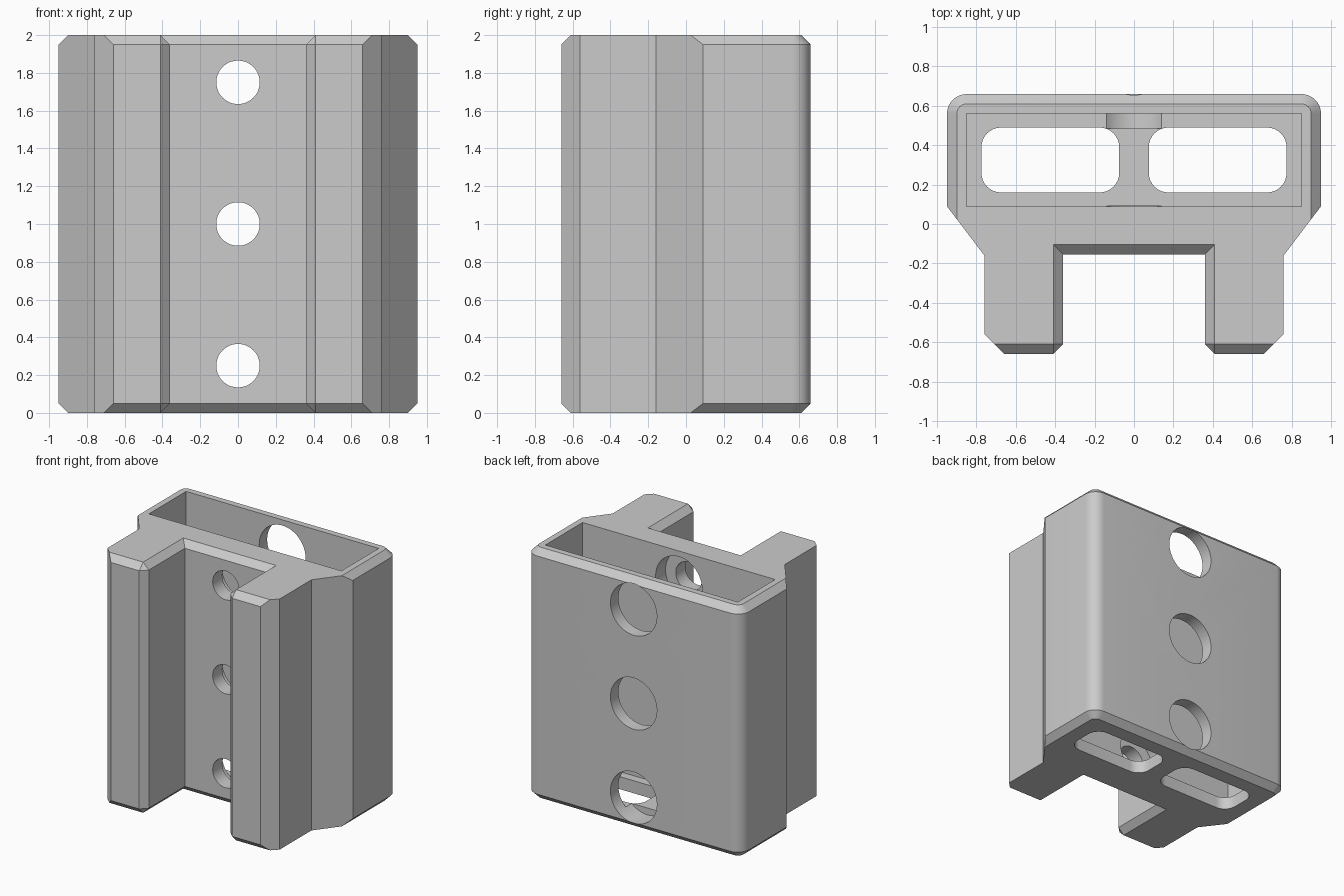
import bpy, bmesh
from math import sin, cos, pi

if "Cube" in bpy.data.objects:
    bpy.data.objects.remove(bpy.data.objects["Cube"])

grey = bpy.data.materials.new("light_grey")
grey.use_nodes = True
colour = (0.6, 0.6, 0.6, 1)
grey.diffuse_color = colour
grey.node_tree.nodes["Principled BSDF"].inputs["Base Color"].default_value = colour


def arc(cx, cy, r, start, steps=8):
    """Quarter-circle points, counter-clockwise from the start angle."""
    return [(cx + r * cos(start + pi / 2 * i / steps),
             cy + r * sin(start + pi / 2 * i / steps)) for i in range(steps + 1)]


def loft(name, sections):
    """Solid through a list of (outline, z) sections with matching points."""
    bm = bmesh.new()
    rings = [[bm.verts.new((x, y, z)) for x, y in outline] for outline, z in sections]
    n = len(rings[0])
    for low, high in zip(rings, rings[1:]):
        for i in range(n):
            j = (i + 1) % n
            bm.faces.new((low[i], low[j], high[j], high[i]))
    bm.faces.new(rings[0][::-1])
    bm.faces.new(rings[-1])
    bmesh.ops.remove_doubles(bm, verts=bm.verts, dist=0.0001)
    bmesh.ops.recalc_face_normals(bm, faces=bm.faces)
    mesh = bpy.data.meshes.new(name)
    bm.to_mesh(mesh)
    bm.free()
    obj = bpy.data.objects.new(name, mesh)
    bpy.context.collection.objects.link(obj)
    return obj


def body_outline(c):
    """Body cross-section; c is the chamfer inset (legs, channel, sides, back)."""
    half = [(0.36 + c, -0.155 + c),            # channel corner
            (0.36 + c, -0.61),                 # inner leg edge
            (0.41, -0.66 + c),
            (0.66 + c, -0.66 + c),             # outer leg edge
            (0.76, -0.56), (0.76, -0.16),
            (0.95 - c, 0.09 - c * 1.316)]      # side flare
    half += arc(0.85, 0.56, 0.1 - c, 0)        # rounded back corner
    return half + [(-x, y) for x, y in reversed(half)]


def cut(target, cutter):
    cutter.hide_render = True
    mod = target.modifiers.new("cut", 'BOOLEAN')
    mod.operation = 'DIFFERENCE'
    mod.solver = 'EXACT'
    mod.object = cutter
    bpy.context.view_layer.objects.active = target
    bpy.ops.object.modifier_apply(modifier=mod.name)
    bpy.data.objects.remove(cutter)


def bore(r, y0, y1, z):
    """Cylinder cutter running front to back."""
    bpy.ops.mesh.primitive_cylinder_add(vertices=48, radius=r, depth=y1 - y0,
                                        location=(0, (y0 + y1) / 2, z),
                                        rotation=(pi / 2, 0, 0))
    return bpy.context.object


# Main body with chamfered ends
small, full = body_outline(0.05), body_outline(0)
body = loft("bracket_body", [(small, 0), (full, 0.05), (full, 1.95), (small, 2)])

# Open pocket behind the channel
pocket = [(-0.85, 0.09), (0.85, 0.09), (0.85, 0.56), (-0.85, 0.56)]
cut(body, loft("pocket_cutter", [(pocket, 0.1), (pocket, 2.2)]))

# Two rounded slots through the floor
for cx in (-0.425, 0.425):
    slot = (arc(cx + 0.25, 0.39, 0.1, 0) + arc(cx - 0.25, 0.39, 0.1, pi / 2)
            + arc(cx - 0.25, 0.26, 0.1, pi) + arc(cx + 0.25, 0.26, 0.1, 1.5 * pi))
    cut(body, loft("slot_cutter", [(slot, -0.1), (slot, 0.3)]))

# Screw holes, head recesses and wider access holes in the back wall
for z in (0.25, 1.0, 1.75):
    cut(body, bore(0.115, -0.4, 0.2, z))
    cut(body, bore(0.205, -0.035, 0.091, z))
    cut(body, bore(0.205, 0.485, 0.9, z))

body.data.materials.clear()
body.data.materials.append(grey)
for poly in body.data.polygons:
    poly.material_index = 0

bpy.ops.object.select_all(action='DESELECT')
body.select_set(True)
bpy.context.view_layer.objects.active = body
bpy.ops.object.shade_smooth_by_angle(angle=pi / 6)
